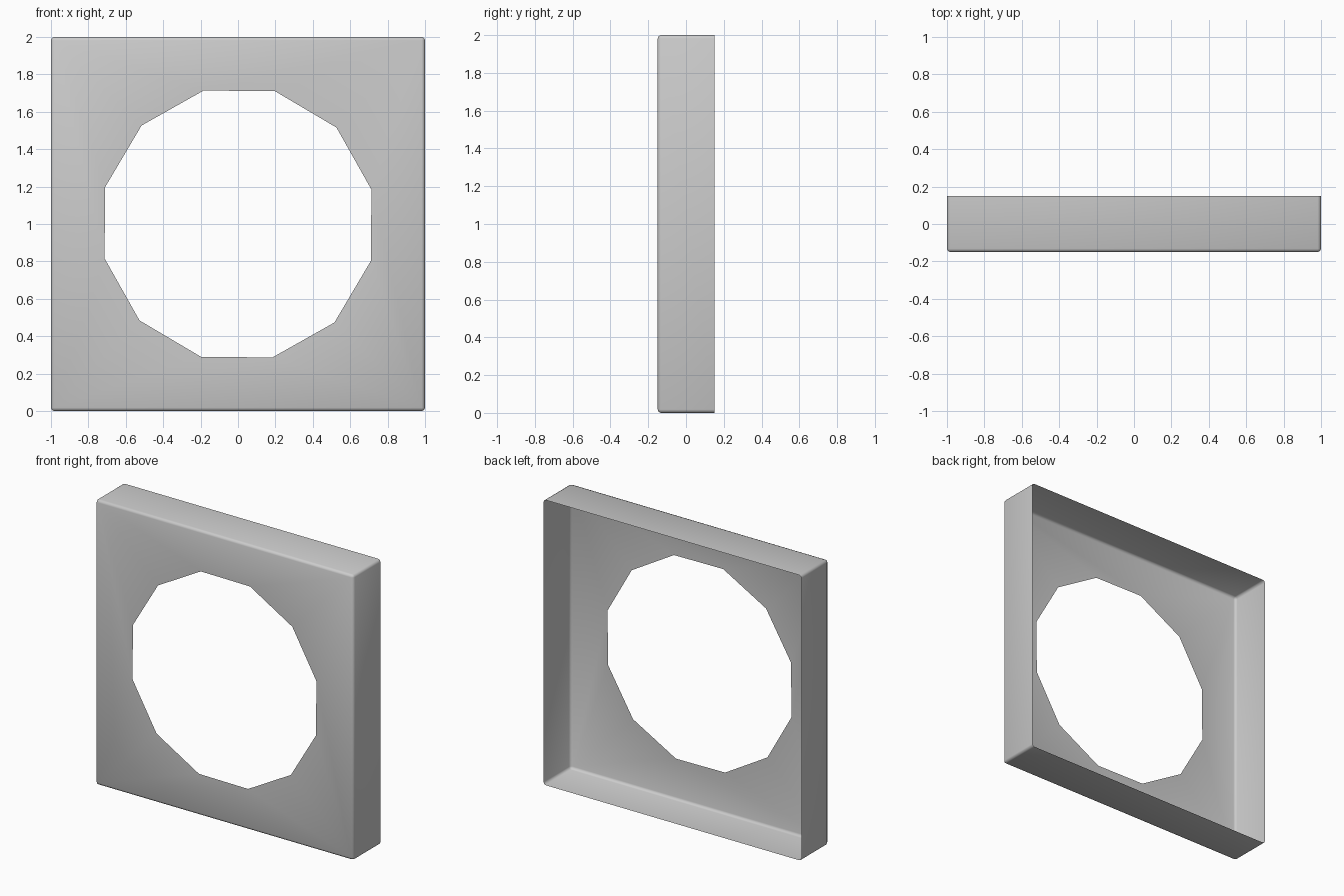
import bpy, bmesh, math
from mathutils import Vector

if "Cube" in bpy.data.objects:
    bpy.data.objects.remove(bpy.data.objects["Cube"])

DEPTH = 0.15      # half depth
HOLE_R = 0.737    # hole corner radius
SIDES = 12

bm = bmesh.new()

# Box with an open back
bmesh.ops.create_cube(bm, size=2)
for v in bm.verts:
    v.co = Vector((v.co.x, v.co.y * DEPTH, v.co.z + 1))
back = [f for f in bm.faces if f.normal.y > 0.9]
bmesh.ops.delete(bm, geom=back, context='FACES_ONLY')

# Small rounding on every edge except the open rim
edges = [e for e in bm.edges if not e.is_boundary]
bmesh.ops.bevel(bm, geom=edges, offset=0.018, segments=2, profile=0.5,
                affect='EDGES')

# Replace the front panel by one with a twelve-sided opening
bm.normal_update()
front = max(bm.faces, key=lambda f: f.calc_area() * -f.normal.y)
outer = list(front.edges)
bmesh.ops.delete(bm, geom=[front], context='FACES_ONLY')
ring = []
for i in range(SIDES):
    a = math.radians(15 - 0.6 + i * 360 / SIDES)
    ring.append(bm.verts.new((HOLE_R * math.cos(a), -DEPTH,
                              1 + HOLE_R * math.sin(a))))
inner = [bm.edges.new((ring[i], ring[(i + 1) % SIDES])) for i in range(SIDES)]
bmesh.ops.triangle_fill(bm, edges=outer + inner, use_beauty=True,
                        normal=(0, -1, 0))

# Outward normals
bmesh.ops.recalc_face_normals(bm, faces=bm.faces)
bm.normal_update()
if sum(f.normal.y * f.calc_area() for f in bm.faces) > 0:
    bmesh.ops.reverse_faces(bm, faces=bm.faces)
for f in bm.faces:
    f.smooth = True

mesh = bpy.data.meshes.new("window_panel")
bm.to_mesh(mesh)
bm.free()
bpy.context.collection.objects.link(bpy.data.objects.new("window_panel", mesh))
